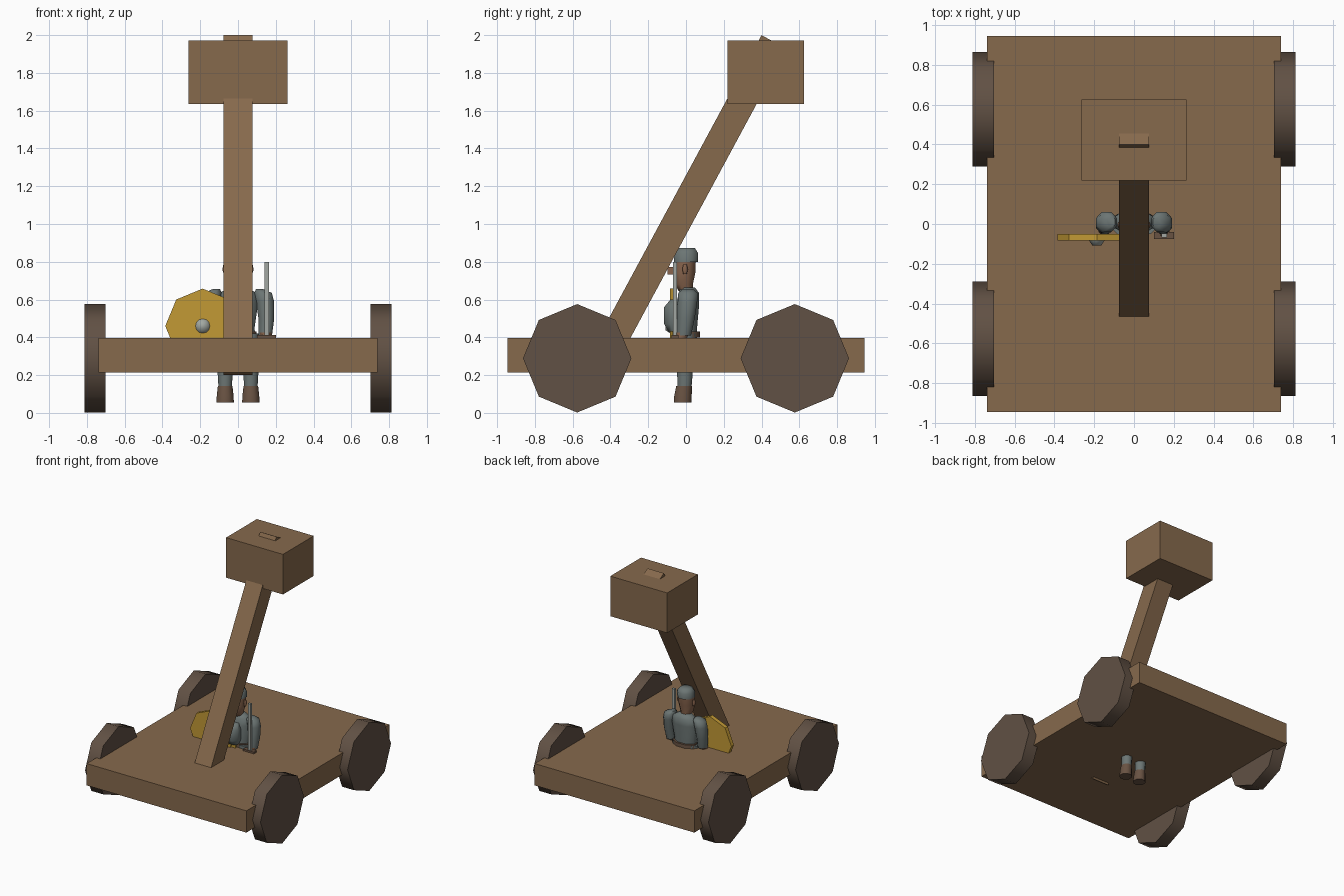
import bpy, bmesh, math
from mathutils import Vector, Matrix

cube = bpy.data.objects.get("Cube")
if cube:
    bpy.data.objects.remove(cube, do_unlink=True)


def material(name, rgb):
    m = bpy.data.materials.new(name)
    m.use_nodes = True
    m.diffuse_color = (*rgb, 1)
    m.node_tree.nodes["Principled BSDF"].inputs["Base Color"].default_value = (*rgb, 1)
    return m


WOOD = material("wood", (0.24, 0.142, 0.073))
DARK_WOOD = material("dark wood", (0.12, 0.082, 0.058))
GOLD = material("gold", (0.54, 0.32, 0.035))
CLOTH = material("grey cloth", (0.15, 0.18, 0.175))
STEEL = material("steel", (0.36, 0.39, 0.36))
SKIN = material("skin", (0.25, 0.13, 0.075))
LEATHER = material("leather", (0.14, 0.085, 0.055))


def finish(name, bm, mat, smooth=None):
    bmesh.ops.recalc_face_normals(bm, faces=bm.faces)
    me = bpy.data.meshes.new(name)
    bm.to_mesh(me)
    bm.free()
    me.materials.append(mat)
    ob = bpy.data.objects.new(name, me)
    bpy.context.collection.objects.link(ob)
    if smooth:
        bpy.ops.object.select_all(action='DESELECT')
        ob.select_set(True)
        bpy.context.view_layer.objects.active = ob
        bpy.ops.object.shade_smooth_by_angle(angle=math.radians(smooth))
    return ob


def box(name, center, size, mat, tilt=0.0):
    bm = bmesh.new()
    m = (Matrix.Translation(center) @ Matrix.Rotation(tilt, 4, 'X')
         @ Matrix.Diagonal((*size, 1)))
    bmesh.ops.create_cube(bm, size=1, matrix=m)
    return finish(name, bm, mat)


def disc(name, center, radius, depth, axis, mat, smooth=None, sides=8, front_radius=None):
    bm = bmesh.new()
    turn = Vector((0, 0, 1)).rotation_difference(Vector(axis)).to_matrix().to_4x4()
    bmesh.ops.create_cone(bm, cap_ends=True, segments=sides, radius1=radius,
                          radius2=radius if front_radius is None else front_radius,
                          depth=depth, matrix=Matrix.Translation(center) @ turn)
    return finish(name, bm, mat, smooth)


def loft(name, rings, mat, sides=8, smooth=60):
    """Stack of ellipses, each (z, centre x, centre y, radius x, radius y)."""
    bm = bmesh.new()
    loops = []
    for z, cx, cy, rx, ry in rings:
        angles = [(i + 0.5) * math.tau / sides for i in range(sides)]
        loops.append([bm.verts.new((cx + rx * math.cos(a), cy + ry * math.sin(a), z))
                      for a in angles])
    for low, high in zip(loops, loops[1:]):
        for i in range(sides):
            j = (i + 1) % sides
            bm.faces.new((low[i], low[j], high[j], high[i]))
    bm.faces.new(loops[0])
    bm.faces.new(loops[-1])
    return finish(name, bm, mat, smooth)


# Cart: deck, wheels, throwing arm and counterweight
box("deck", (0, 0, 0.306), (1.478, 1.89, 0.182), WOOD)
for sx, side in ((1, "left"), (-1, "right")):
    for sy, end in ((-1, "front"), (1, "back")):
        disc(f"{end}_{side}_wheel", (sx * 0.757, sy * 0.576, 0.289), 0.287, 0.11,
             (sx, 0, 0), DARK_WOOD, smooth=50)

foot, tip = Vector((0, -0.466, 0.236)), Vector((0, 0.466, 1.964))
span = tip - foot
box("throwing_arm", (foot + tip) / 2, (0.152, 0.15, span.length), WOOD,
    tilt=-math.atan2(span.y, span.z))
box("counterweight", (0, 0.422, 1.803), (0.526, 0.406, 0.335), WOOD)

# Soldier: legs, boots, arms and ears on both sides
for s, side in ((1, "left"), (-1, "right")):
    x = s * 0.068
    loft(f"{side}_boot", [(0.055, x, -0.018, 0.05, 0.05), (0.09, x, -0.016, 0.048, 0.05),
                          (0.142, x, -0.01, 0.042, 0.045)], LEATHER)
    loft(f"{side}_leg", [(0.13, x, -0.008, 0.038, 0.04), (0.24, x, -0.005, 0.045, 0.046),
                         (0.42, s * 0.06, 0, 0.058, 0.055)], CLOTH)
    loft(f"{side}_arm", [(0.41, s * 0.145, -0.012, 0.038, 0.042),
                         (0.50, s * 0.15, 0, 0.045, 0.05),
                         (0.59, s * 0.143, 0.008, 0.052, 0.056),
                         (0.635, s * 0.133, 0.01, 0.05, 0.055),
                         (0.655, s * 0.115, 0.01, 0.022, 0.03)], CLOTH)
    loft(f"{side}_hand", [(0.385, s * 0.148, -0.03, 0.028, 0.035),
                          (0.425, s * 0.147, -0.02, 0.034, 0.038)], SKIN)
    loft(f"{side}_ear", [(0.735, s * 0.068, -0.005, 0.008, 0.01),
                         (0.76, s * 0.072, -0.005, 0.012, 0.016),
                         (0.785, s * 0.07, -0.005, 0.008, 0.01)], SKIN)

# Soldier: torso, belt, chest plate, head and cap
loft("torso", [(0.38, 0, 0.005, 0.1, 0.058), (0.45, 0, 0.005, 0.095, 0.058),
               (0.58, 0, 0.01, 0.115, 0.065), (0.635, 0, 0.015, 0.105, 0.058),
               (0.665, 0, 0.01, 0.05, 0.04)], CLOTH)
loft("belt", [(0.4, 0, 0.01, 0.108, 0.07), (0.43, 0, 0.01, 0.106, 0.07)], LEATHER)
box("buckle", (0, -0.062, 0.415), (0.05, 0.02, 0.035), GOLD)
loft("chest_plate", [(0.43, 0, -0.06, 0.045, 0.035), (0.47, 0, -0.06, 0.06, 0.06),
                     (0.56, 0, -0.06, 0.06, 0.06), (0.6, 0, -0.05, 0.045, 0.035)], CLOTH)
loft("head", [(0.645, 0, 0, 0.042, 0.042), (0.68, 0, -0.012, 0.052, 0.052),
              (0.74, 0, -0.01, 0.066, 0.064), (0.81, 0, -0.005, 0.066, 0.062)], SKIN)
box("nose", (0, -0.08, 0.752), (0.022, 0.035, 0.04), SKIN)
loft("cap", [(0.8, 0, 0, 0.07, 0.07), (0.845, 0, 0, 0.068, 0.07),
             (0.874, 0, 0, 0.045, 0.05)], CLOTH)

# Shield on the right side, with its boss
disc("shield", (-0.187, -0.067, 0.46), 0.198, 0.034, (0, -1, 0), GOLD)
disc("shield_boss", (-0.187, -0.096, 0.46), 0.039, 0.026, (0, -1, 0), STEEL,
     smooth=60, sides=12, front_radius=0.022)

# Upright sword in the left hand
box("sword_blade", (0.152, -0.058, 0.6), (0.026, 0.02, 0.4), STEEL)
box("sword_guard", (0.15, -0.058, 0.402), (0.1, 0.036, 0.02), LEATHER)
box("sword_grip", (0.152, -0.058, 0.35), (0.024, 0.024, 0.1), LEATHER)
